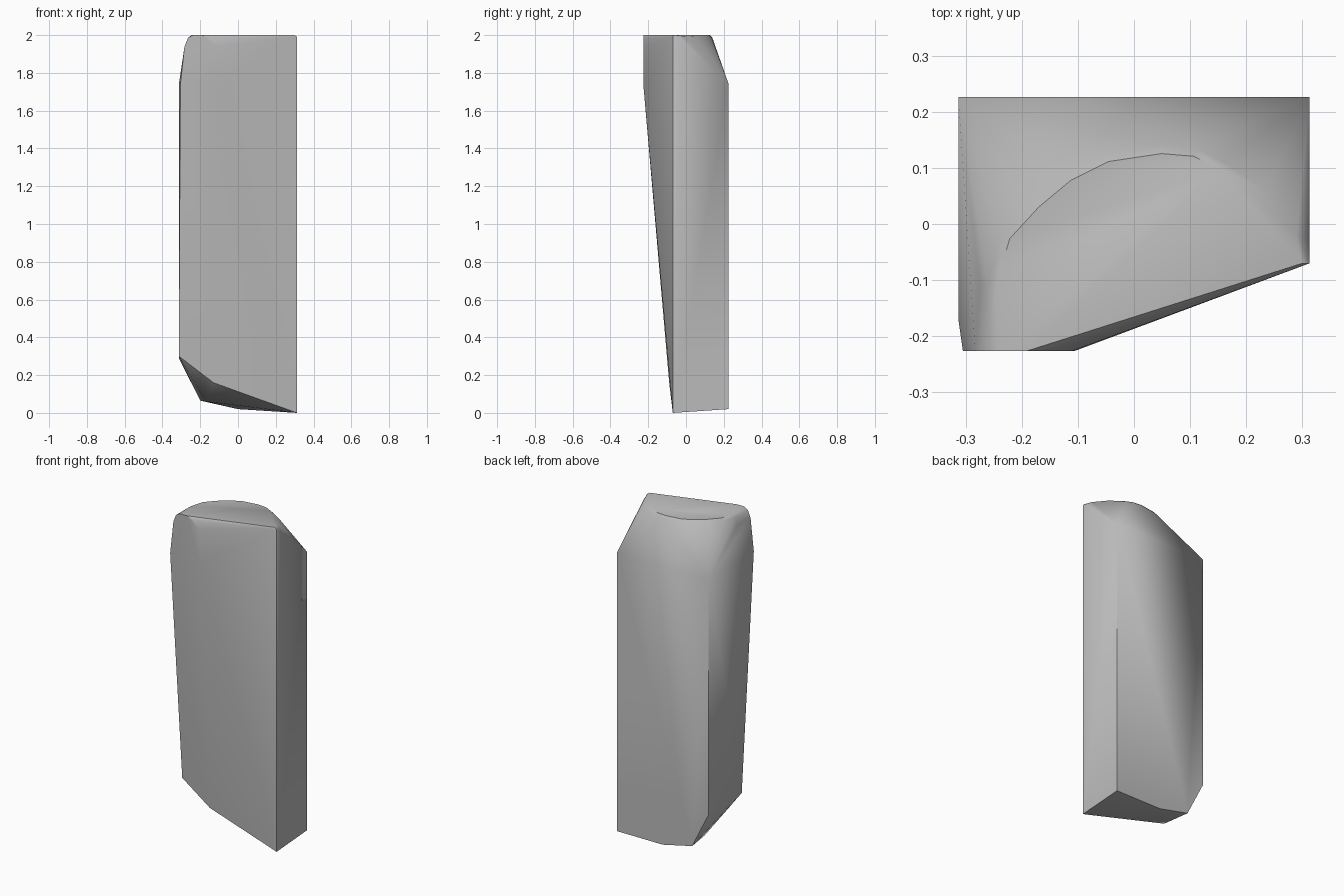
import bpy
import bmesh
from mathutils import Vector

default_cube = bpy.data.objects.get("Cube")
if default_cube:
    bpy.data.objects.remove(default_cube, do_unlink=True)

# Outer walls and key heights of the block
LEFT, RIGHT = -0.313, 0.313
FRONT, BACK = -0.226, 0.226
NOTCH = -0.07          # front end of the narrow side wall
TOP, SHOULDER = 2.0, 1.74


def make_material(name, color):
    material = bpy.data.materials.new(name)
    material.use_nodes = True
    material.diffuse_color = color
    shader = material.node_tree.nodes["Principled BSDF"]
    shader.inputs["Base Color"].default_value = color
    shader.inputs["Roughness"].default_value = 0.8
    return material


def top_cap_points():
    """Curved crown rim, rounded over in three steps."""
    rim = [(-0.26, -0.11), (-0.235, -0.02), (-0.18, 0.04), (-0.12, 0.09),
           (-0.05, 0.125), (0.05, 0.14), (0.11, 0.135), (0.16, 0.11)]
    rounding = [(0.95, TOP), (1.0, 1.985), (1.05, 1.94)]
    centre = Vector((0.03, -0.15))
    points = []
    for scale, height in rounding:
        for corner in rim:
            flat = centre + (Vector(corner) - centre) * scale
            points.append((flat.x, flat.y, height))
    # Crisp side of the rim, running to the narrow side wall
    points += [(0.235, 0.06, 1.99), (0.29, -0.02, 1.995),
               (RIGHT, NOTCH, 1.99), (0.3, NOTCH, TOP),
               (RIGHT, -0.03, 1.965)]
    # Rounded front corners of the crown
    for x, height in [(-0.24, TOP), (-0.265, 1.985), (-0.283, 1.94),
                      (-0.19, TOP), (-0.15, 1.985), (-0.11, 1.94)]:
        points.append((x, FRONT, height))
    return points


def body_points():
    """Shoulders of the tall walls."""
    points = [(x, BACK, SHOULDER) for x in (LEFT, RIGHT)]
    points += [(x, FRONT, SHOULDER) for x in (-0.305, -0.19, -0.105)]
    points.append((LEFT, -0.17, SHOULDER))
    return points


def base_points():
    """Sloping underside with a chipped front corner."""
    back_edge = [(RIGHT, 0.02), (0.0, 0.02), (-0.2, 0.065), (LEFT, 0.29)]
    points = [(x, BACK, height) for x, height in back_edge]
    points += [(RIGHT, NOTCH, 0.0), (-0.17, 0.06, 0.06),
               (0.0, -0.083, 0.12), (-0.13, -0.089, 0.16),
               (LEFT, -0.097, 0.3)]
    return points


def build_hull(name, points, material):
    bm = bmesh.new()
    for point in points:
        bm.verts.new(point)
    bmesh.ops.convex_hull(bm, input=bm.verts[:])
    loose = [vert for vert in bm.verts if not vert.link_faces]
    bmesh.ops.delete(bm, geom=loose, context="VERTS")
    bmesh.ops.recalc_face_normals(bm, faces=bm.faces[:])
    mesh = bpy.data.meshes.new(name)
    bm.to_mesh(mesh)
    bm.free()
    mesh.materials.append(material)
    block = bpy.data.objects.new(name, mesh)
    bpy.context.collection.objects.link(block)
    return block


# Single faceted stone block with softened shallow edges
stone_grey = make_material("stone grey", (0.5, 0.5, 0.5, 1.0))
stone = build_hull("stone_block", top_cap_points() + body_points() + base_points(),
                   stone_grey)
bpy.ops.object.select_all(action="DESELECT")
stone.select_set(True)
bpy.context.view_layer.objects.active = stone
bpy.ops.object.shade_smooth_by_angle(angle=0.7)
